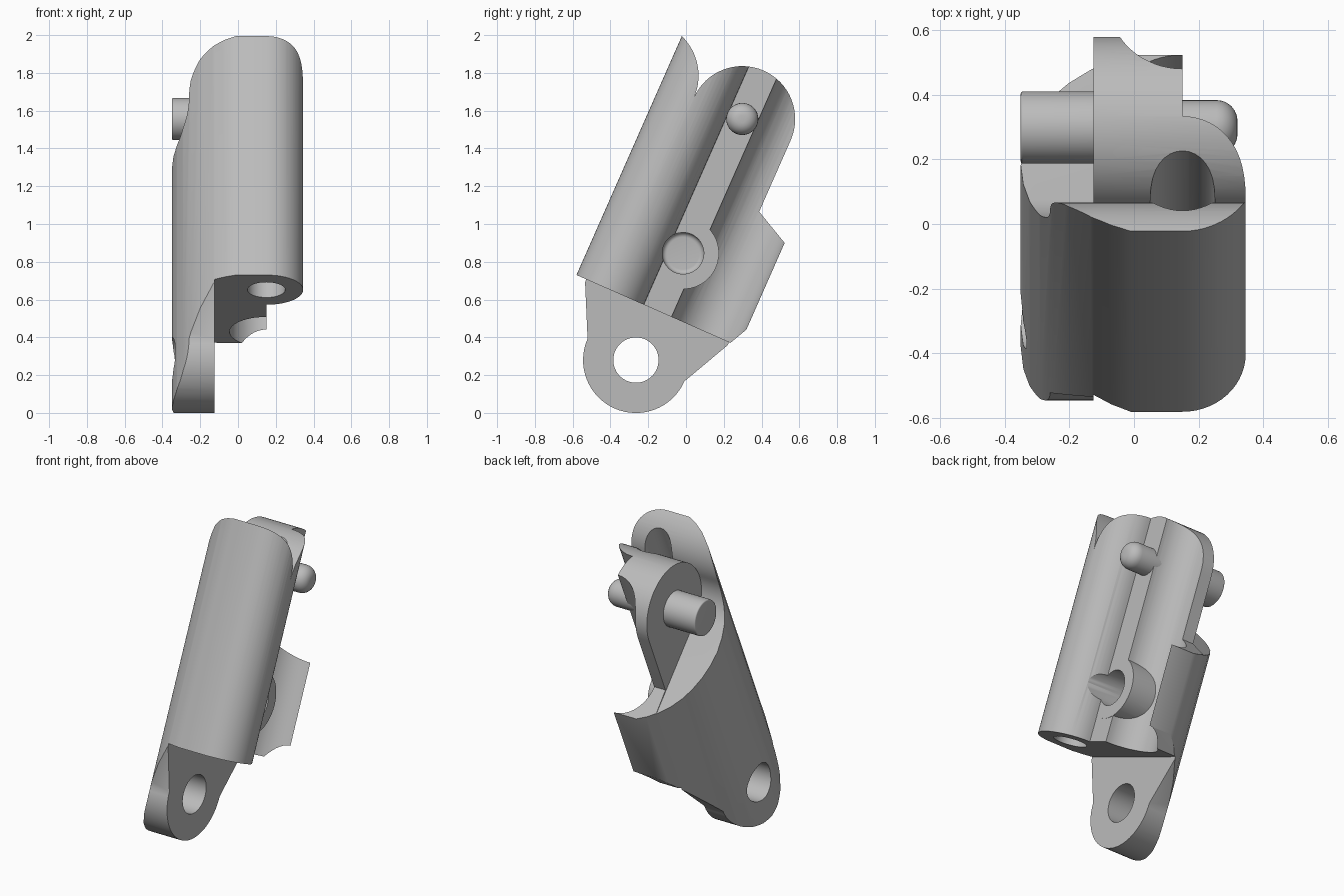
import bpy
import bmesh
from math import radians, cos, sin
from mathutils import Matrix

cube = bpy.data.objects.get("Cube")
if cube:
    bpy.data.objects.remove(cube, do_unlink=True)

# One grey material
grey = bpy.data.materials.new("plain_grey")
grey.use_nodes = True
colour = (0.5, 0.5, 0.5, 1)
grey.diffuse_color = colour
grey.node_tree.nodes["Principled BSDF"].inputs["Base Color"].default_value = colour

# Local frame: x = width, y = depth, z = along the leaning body
LEAN = Matrix.Translation((0, -0.58, 0.73)) @ Matrix.Rotation(radians(-23.8), 4, "X")
PIN = (0.47, 1.11)        # depth and height of the upper pin
SOCKET = (0.47, 0.333)
EYE = (0.47, -0.285)      # lower pivot hole
DEPTH = 0.94
FACE = 0.15               # mating face
INNER = -0.125            # plane between the plate and the cheek
TUBE = 0.195


def arc(cx, cy, r, a0, a1, n=20):
    angles = [radians(a0 + (a1 - a0) * i / n) for i in range(n + 1)]
    return [(cx + r * cos(a), cy + r * sin(a)) for a in angles]


def make_object(name, bm):
    bmesh.ops.recalc_face_normals(bm, faces=bm.faces)
    mesh = bpy.data.meshes.new(name)
    bm.to_mesh(mesh)
    bm.free()
    mesh.materials.append(grey)
    obj = bpy.data.objects.new(name, mesh)
    bpy.context.collection.objects.link(obj)
    return obj


def prism(name, points, low, high, along):
    """Extrude an outline along x (points are y, z) or z (points are x, y)."""
    bm = bmesh.new()
    if along == "x":
        verts = [bm.verts.new((low, a, b)) for a, b in points]
        step = (high - low, 0, 0)
    else:
        verts = [bm.verts.new((a, b, low)) for a, b in points]
        step = (0, 0, high - low)
    face = bm.faces.new(verts)
    new = bmesh.ops.extrude_face_region(bm, geom=[face])["geom"]
    bmesh.ops.translate(bm, vec=step, verts=[v for v in new if isinstance(v, bmesh.types.BMVert)])
    return make_object(name, bm)


def rod(name, centre, r, low, high, round_x=None, bevel=0.0):
    """Round bar along x with one optional rounded end."""
    outline = arc(*centre, r, 0, 360, 40)[:-1]
    obj = prism(name, outline, low, high, "x")
    if round_x is not None:
        bm = bmesh.new()
        bm.from_mesh(obj.data)
        rim = [e for e in bm.edges if all(abs(v.co.x - round_x) < 1e-5 for v in e.verts)]
        bmesh.ops.bevel(bm, geom=rim, offset=bevel, segments=6, profile=0.5, affect="EDGES")
        bm.to_mesh(obj.data)
        bm.free()
    return obj


def combine(obj, tool, operation):
    mod = obj.modifiers.new("cut", "BOOLEAN")
    mod.operation = operation
    mod.solver = "EXACT"
    mod.object = tool
    bpy.context.view_layer.update()
    graph = bpy.context.evaluated_depsgraph_get()
    mesh = bpy.data.meshes.new_from_object(obj.evaluated_get(graph))
    obj.modifiers.clear()
    obj.data = mesh
    bpy.data.objects.remove(tool, do_unlink=True)


# Cross-section: tube on the front edge, flat mating strip, matching groove, rounded flank
flank = [(-0.01, 0), (-0.07, 0.025), (-0.13, 0.06), (-0.2, 0.118), (-0.25, 0.175),
         (-0.29, 0.24), (-0.322, 0.315), (-0.342, 0.39)]
section = (arc(FACE, TUBE, TUBE, -90, 90, 28)
           + arc(FACE, DEPTH - TUBE, TUBE, 270, 90, 28)
           + [(x, DEPTH - y) for x, y in flank] + [(-0.35, DEPTH / 2)] + flank[::-1])

# Side outlines of the plate half and the cheek half
tip = arc(-0.1, PIN[1], 0.29, 74, 0)
plate_outline = ([(-0.02, 0)] + tip + arc(*PIN, 0.28, 180, 0, 32)[1:]
                 + [(0.75, 0.697), (0.96, 0.59), (0.96, 0.14), (0.891, 0)])
cheek_outline = (tip + arc(0.44, PIN[1], 0.25, 180, 243, 14)[1:]
                 + [(0.96, 0.59), (0.96, 0.14)]
                 + arc(*EYE, 0.28, 0, -180, 32) + [(-0.02, 0.14)])

# Main body with socket boss and bore
body = prism("main_body", section, -0.8, 1.6, "z")
combine(body, prism("plate_side", plate_outline, INNER, 0.5, "x"), "INTERSECT")
combine(body, rod("boss", SOCKET, 0.19, -0.1, FACE + 0.001), "UNION")
combine(body, rod("socket", SOCKET, 0.11, -0.03, 0.4, -0.03, 0.025), "DIFFERENCE")
combine(body, prism("bore", arc(FACE, TUBE, 0.1, 0, 360, 32)[:-1], -0.2, 1.6, "z"), "DIFFERENCE")

# Outer cheek running down to the pivot eye
cheek = prism("hinge_cheek", section, -0.8, 1.6, "z")
combine(cheek, prism("cheek_side", cheek_outline, -0.5, INNER, "x"), "INTERSECT")
combine(cheek, rod("eye", EYE, 0.12, -0.6, 0.2), "DIFFERENCE")

# Pins
left_pin = rod("locating_pin", PIN, 0.085, 0.0, 0.32, 0.32, 0.065)
right_pin = rod("pivot_pin", PIN, 0.112, -0.35, 0.0, -0.35, 0.008)

# Lean every part and smooth the curved faces
bpy.ops.object.select_all(action="DESELECT")
for obj in (body, cheek, left_pin, right_pin):
    obj.data.transform(LEAN)
    obj.select_set(True)
bpy.context.view_layer.objects.active = body
bpy.ops.object.shade_smooth_by_angle(angle=radians(30))
